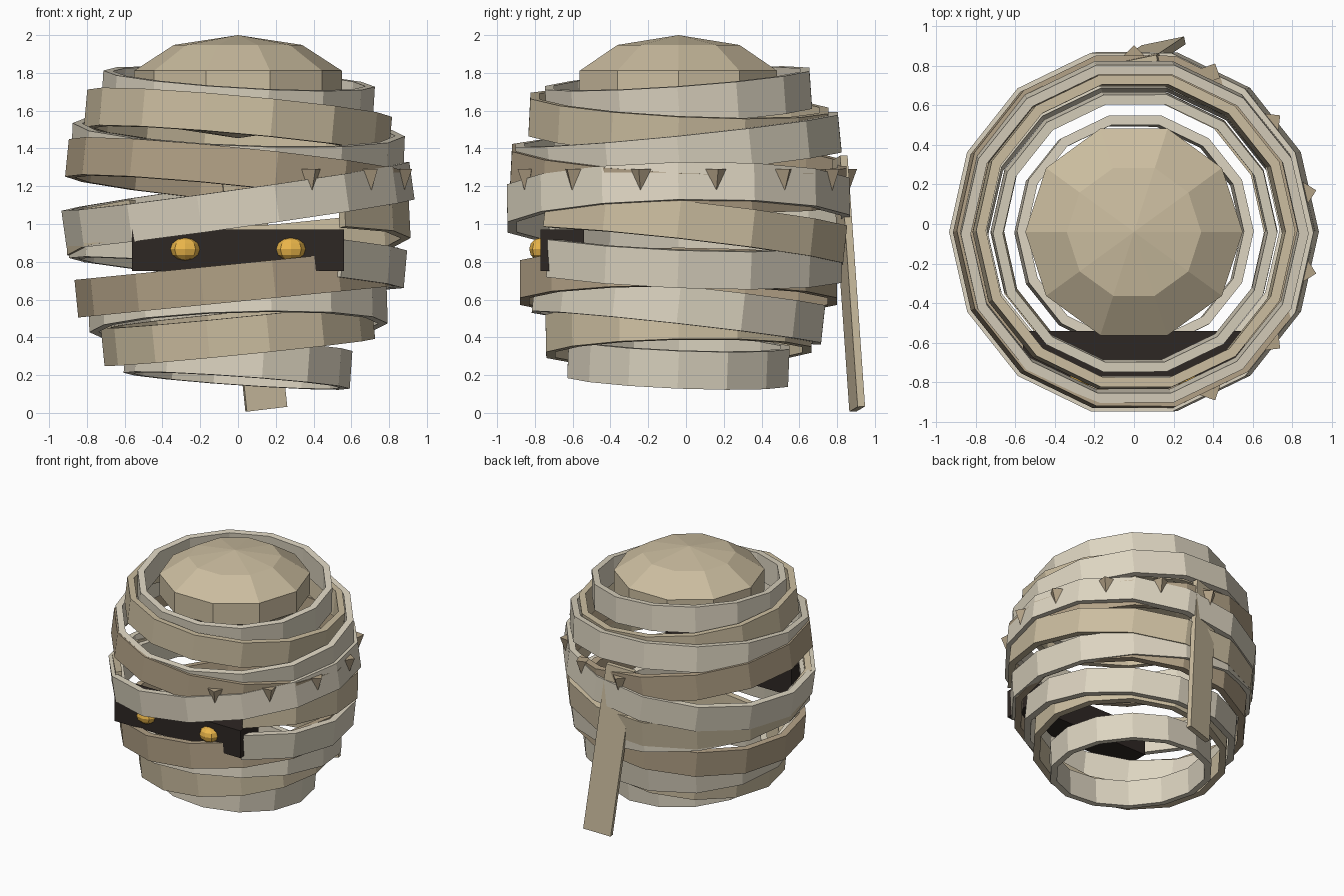
import bpy, bmesh, math
from mathutils import Vector, Matrix

if "Cube" in bpy.data.objects:
    bpy.data.objects.remove(bpy.data.objects["Cube"])

CY = -0.04      # y of the wrap axis
SIDES = 14


def material(name, rgb):
    m = bpy.data.materials.new(name)
    m.diffuse_color = (*rgb, 1)
    m.use_nodes = True
    m.node_tree.nodes["Principled BSDF"].inputs["Base Color"].default_value = m.diffuse_color
    return m


light = material("pale_cloth", (0.72, 0.66, 0.53))
tan = material("tan_cloth", (0.60, 0.51, 0.35))
brown = material("brown_cloth", (0.45, 0.36, 0.24))
dark = material("shadow", (0.027, 0.02, 0.017))
amber = material("amber", (0.85, 0.48, 0.07))


def finish(name, bm, mat, matrix=Matrix()):
    bmesh.ops.recalc_face_normals(bm, faces=bm.faces)
    me = bpy.data.meshes.new(name)
    bm.to_mesh(me)
    bm.free()
    me.materials.append(mat)
    ob = bpy.data.objects.new(name, me)
    ob.matrix_world = matrix
    bpy.context.collection.objects.link(ob)
    return ob


def band(name, z, r, sx, sy, mat, gap=0, h=0.2, t=0.05):
    """Tilted faceted ring; gap = number of faces left open at the front."""
    bm = bmesh.new()
    count = SIDES - gap + 1 if gap else SIDES
    sections = []
    for i in range(count):
        a = -math.pi / 2 + (i + (gap or 1) / 2) * 2 * math.pi / SIDES
        c, s = math.cos(a), math.sin(a)
        sections.append([bm.verts.new((q * c, q * s, k)) for q, k in
                         ((r, -h/2), (r, h/2), (r - t, h/2), (r - t, -h/2))])
    for i in range(count - 1 if gap else count):
        p, q = sections[i], sections[(i + 1) % count]
        for j in range(4):
            k = (j + 1) % 4
            bm.faces.new((p[j], q[j], q[k], p[k]))
    if gap:
        bm.faces.new(sections[0])
        bm.faces.new(sections[-1])
    tilt = Vector((0, 0, 1)).rotation_difference(Vector((-sx, -sy, 1)))
    finish(name, bm, mat, Matrix.Translation((0, CY, z)) @ tilt.to_matrix().to_4x4())


def box(name, loc, size, mat, rot=Matrix()):
    bm = bmesh.new()
    bmesh.ops.create_cube(bm, size=1, matrix=Matrix.Diagonal((*size, 1)))
    return finish(name, bm, mat, Matrix.Translation(loc) @ rot)


def ball(name, loc, size, seg, rings, mat, turn=Matrix()):
    bm = bmesh.new()
    bmesh.ops.create_uvsphere(bm, u_segments=seg, v_segments=rings, radius=1,
                              matrix=Matrix.Diagonal((*size, 1)) @ turn)
    return finish(name, bm, mat, Matrix.Translation(loc))


# Wrapped bands, bottom to top: height, radius, slope in x, slope in y, open faces
wraps = [
    (0.27, 0.60, -0.07, -0.04, 0),
    (0.42, 0.72, 0.10, 0.02, 0),
    (0.55, 0.79, 0.03, -0.11, 0),
    (0.69, 0.86, 0.10, 0.00, 0),
    (0.84, 0.89, -0.09, -0.04, 3),
    (0.98, 0.91, 0.05, -0.11, 3),
    (1.10, 0.93, 0.14, 0.02, 0),
    (1.26, 0.91, -0.10, -0.05, 0),
    (1.40, 0.88, -0.04, 0.10, 0),
    (1.54, 0.81, -0.09, -0.05, 0),
    (1.67, 0.72, -0.06, 0.07, 0),
]
cloths = [light, tan, light, brown]
for i, (z, r, sx, sy, gap) in enumerate(wraps):
    band(f"bandage_band_{i + 1}", z, r, sx, sy, cloths[i % 4], gap)

# Crown under the top band
ball("crown_dome", (0, CY, 1.727), (0.578, 0.578, 0.273), 10, 5, tan,
     Matrix.Rotation(math.pi / 2, 4, 'Z'))

# Dark eye slot and glowing eyes
box("eye_slot", (0, -0.655, 0.86), (1.12, 0.23, 0.22), dark)
for side in (-1, 1):
    ball("eye", (side * 0.28, -0.77, 0.867), (0.078, 0.06, 0.06), 8, 6, amber)

# Torn tatters poking through the right side
for k in range(1, 8):
    a = -math.pi / 2 + k * 2 * math.pi / SIDES
    bm = bmesh.new()
    bmesh.ops.create_cone(bm, cap_ends=True, segments=4, radius1=0, radius2=0.055, depth=0.15)
    bmesh.ops.remove_doubles(bm, verts=bm.verts, dist=1e-5)
    finish("tatter", bm, brown, Matrix.Translation((0.89 * math.cos(a), CY + 0.89 * math.sin(a), 1.215))
           @ Matrix.Rotation(a, 4, 'Z'))

# Loose strip hanging at the back
lean = (Matrix.Rotation(math.radians(4), 4, 'X') @ Matrix.Rotation(math.radians(-6), 4, 'Y')
        @ Matrix.Rotation(math.radians(12), 4, 'Z'))
box("hanging_strip", (0.08, 0.86, 0.685), (0.22, 0.04, 1.34), tan, lean)
